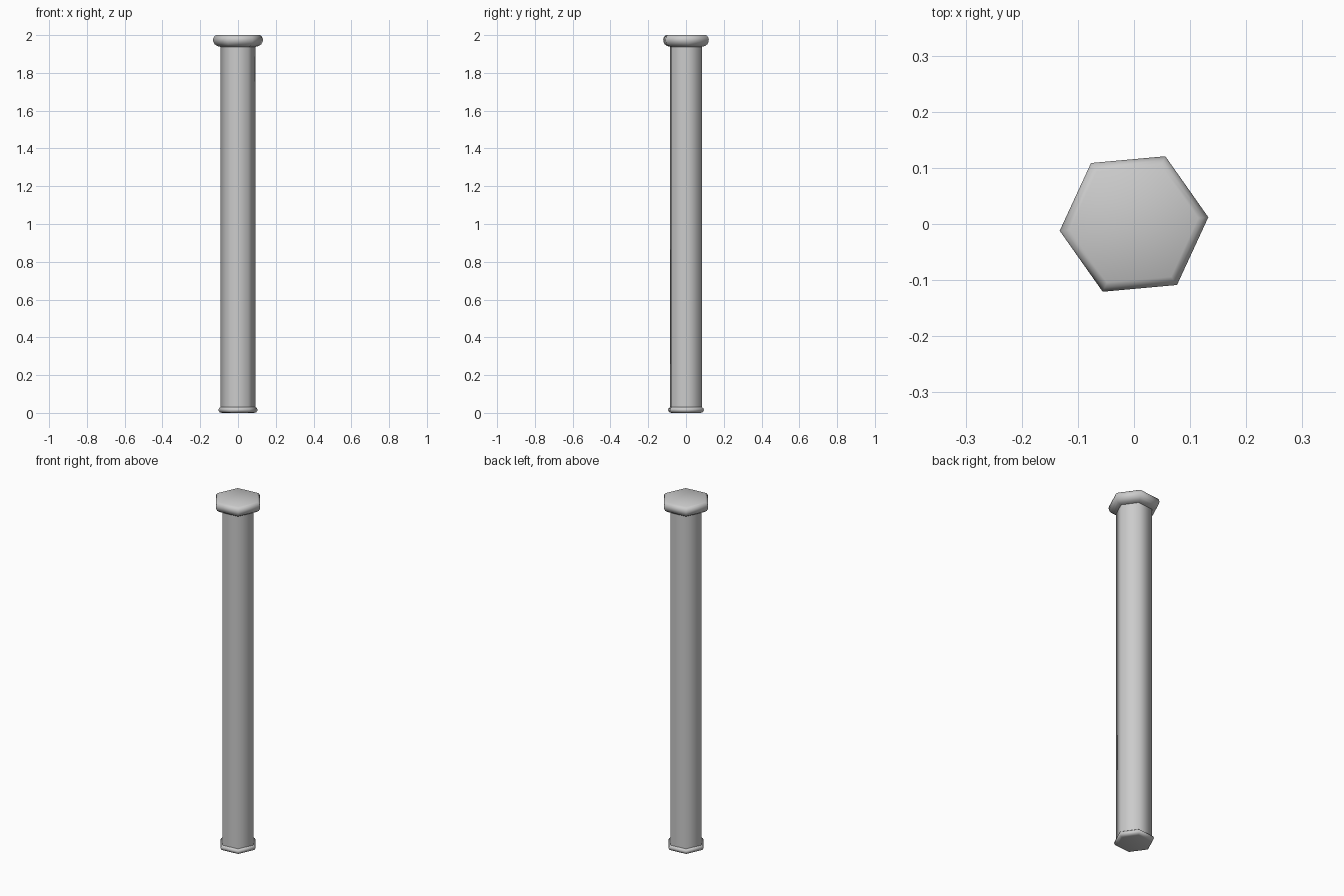
import bpy, bmesh, math

if "Cube" in bpy.data.objects:
    bpy.data.objects.remove(bpy.data.objects["Cube"])

SIDES = 6
TWIST = math.radians(5.2)


def hex_lathe(name, profile):
    """Sweep a (radius, z) profile round a hexagon and cap both ends."""
    bm = bmesh.new()
    rings = []
    for r, z in profile:
        angles = [TWIST + math.tau * i / SIDES for i in range(SIDES)]
        rings.append([bm.verts.new((r * math.cos(a), r * math.sin(a), z)) for a in angles])
    for low, high in zip(rings, rings[1:]):
        for i in range(SIDES):
            j = (i + 1) % SIDES
            bm.faces.new((low[i], low[j], high[j], high[i]))
    bm.faces.new(rings[0][::-1])
    bm.faces.new(rings[-1])
    mesh = bpy.data.meshes.new(name)
    bm.to_mesh(mesh)
    bm.free()
    ob = bpy.data.objects.new(name, mesh)
    bpy.context.collection.objects.link(ob)
    bpy.context.view_layer.objects.active = ob
    ob.select_set(True)
    bpy.ops.object.shade_smooth_by_angle(angle=math.radians(62))
    ob.select_set(False)
    return ob


# Long hexagonal shaft
hex_lathe("shaft", [(0.093, 0.02), (0.093, 1.95)])

# Thin rounded collar at the foot
hex_lathe("foot_collar", [(0.086, 0.0), (0.097, 0.003), (0.103, 0.010),
                          (0.104, 0.017), (0.101, 0.025), (0.093, 0.030)])

# Rounded hexagonal head
hex_lathe("head", [(0.093, 1.938), (0.110, 1.942), (0.124, 1.951), (0.131, 1.964),
                   (0.133, 1.976), (0.130, 1.987), (0.124, 1.995), (0.115, 2.0)])
